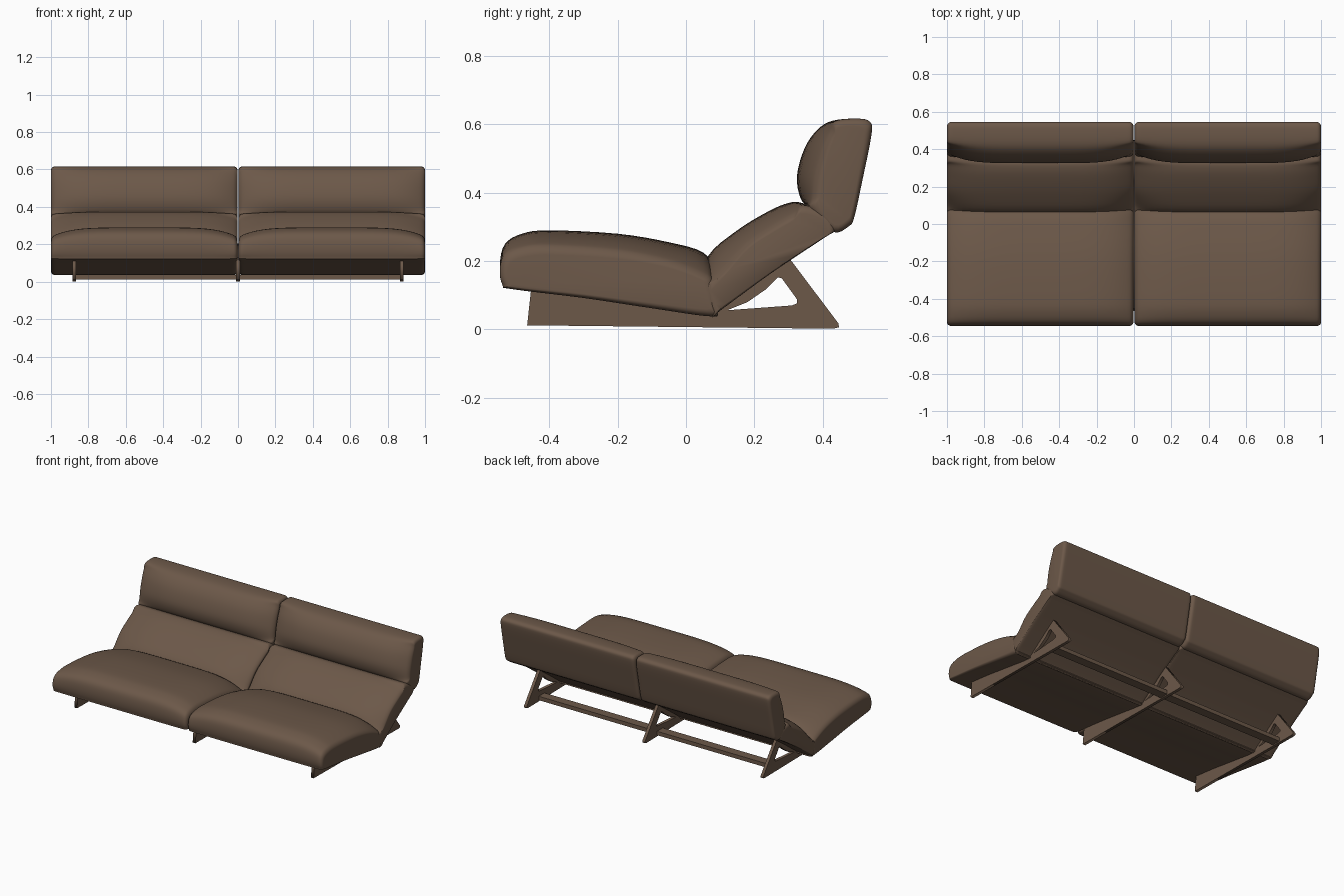
import bpy
import bmesh
import math
from mathutils import Vector

cube = bpy.data.objects.get("Cube")
if cube:
    bpy.data.objects.remove(cube, do_unlink=True)

leather = bpy.data.materials.new("brown_leather")
leather.use_nodes = True
BROWN = (0.15, 0.098, 0.066, 1)
leather.diffuse_color = BROWN
shader = next(n for n in leather.node_tree.nodes if n.type == "BSDF_PRINCIPLED")
shader.inputs["Base Color"].default_value = BROWN
shader.inputs["Roughness"].default_value = 0.6


def activate(obj):
    bpy.ops.object.select_all(action="DESELECT")
    obj.select_set(True)
    bpy.context.view_layer.objects.active = obj


def smooth_loop(points, steps=4):
    """Closed Catmull-Rom curve through the points."""
    n, out = len(points), []
    for i in range(n):
        a, b, c, d = (points[(i + k) % n] for k in (-1, 0, 1, 2))
        for s in range(steps):
            t = s / steps
            out.append(0.5 * (2 * b + (c - a) * t + (2 * a - 5 * b + 4 * c - d) * t ** 2
                              + (3 * b - a - 3 * c + d) * t ** 3))
    return out


def cushion(name, profile, sink, side, gap=0.003, radius=0.022):
    """Loft a (y, z, sink amount) profile along x; the crown sinks and edges round at the ends."""
    points = smooth_loop([Vector(p) for p in profile])
    half = (1 - gap) / 2
    centre = side * (gap + half)
    stations = []
    for i in range(6):
        stations.append(radius * (1 - math.cos(i / 5 * math.pi / 2)))
    for i in range(1, 12):
        stations.append(radius + (half - radius) * (i / 12) ** 1.4)
    offsets = [d - half for d in stations]
    offsets += [0] + [-o for o in reversed(offsets)]

    bm = bmesh.new()
    rings = []
    for offset in offsets:
        depth = half - abs(offset)
        sunk = (abs(offset) / half) ** 5
        flat = [(p.x + sink[0] * p.z * sunk, p.y + sink[1] * p.z * sunk) for p in points]
        inset = 0
        if depth < radius:
            inset = radius - math.sqrt(max(0, radius ** 2 - (radius - depth) ** 2))
        lows = [min(q[k] for q in flat) for k in (0, 1)]
        highs = [max(q[k] for q in flat) for k in (0, 1)]
        mid = [(a + b) / 2 for a, b in zip(lows, highs)]
        scale = [1 - 2 * inset / (b - a) for a, b in zip(lows, highs)]
        rings.append([bm.verts.new((centre + offset,
                                    mid[0] + (y - mid[0]) * scale[0],
                                    mid[1] + (z - mid[1]) * scale[1])) for y, z in flat])
    for r, s in zip(rings, rings[1:]):
        for i in range(len(r)):
            j = (i + 1) % len(r)
            bm.faces.new((r[i], r[j], s[j], s[i]))
    bm.faces.new(rings[0])
    bm.faces.new(rings[-1])
    bmesh.ops.recalc_face_normals(bm, faces=bm.faces)
    mesh = bpy.data.meshes.new(name)
    bm.to_mesh(mesh)
    bm.free()
    mesh.materials.append(leather)
    obj = bpy.data.objects.new(name, mesh)
    bpy.context.collection.objects.link(obj)
    activate(obj)
    bpy.ops.object.shade_smooth_by_angle(angle=math.radians(50))


def leg_frame(name, x, outlines, thickness=0.02):
    """Flat plate cut from closed (y, z) outlines; the second outline is a hole."""
    curve = bpy.data.curves.new(name, "CURVE")
    curve.dimensions = "2D"
    curve.fill_mode = "BOTH"
    curve.extrude = thickness / 2
    for outline in outlines:
        spline = curve.splines.new("POLY")
        spline.points.add(len(outline) - 1)
        spline.use_cyclic_u = True
        for point, (y, z) in zip(spline.points, outline):
            point.co = (y, z, 0, 1)
    obj = bpy.data.objects.new(name, curve)
    bpy.context.collection.objects.link(obj)
    obj.rotation_euler = (math.pi / 2, 0, math.pi / 2)
    obj.location.x = x
    activate(obj)
    bpy.ops.object.convert(target="MESH")
    obj = bpy.context.object
    obj.data.materials.clear()
    obj.data.materials.append(leather)


# Cushion profiles: y, z, amount the point sinks towards the ends
SEAT = [(-0.51, 0.118, 0), (-0.537, 0.13, 0), (-0.545, 0.19, 0.02), (-0.53, 0.25, 0.035),
        (-0.48, 0.28, 0.045), (-0.4, 0.29, 0.05), (-0.2, 0.28, 0.055), (-0.05, 0.255, 0.06),
        (0.05, 0.225, 0.07), (0.08, 0.17, 0.04), (0.09, 0.06, 0), (0.075, 0.038, 0),
        (-0.1, 0.062, 0), (-0.3, 0.092, 0)]
BACK = [(0.075, 0.04, 0), (0.05, 0.12, 0), (0.065, 0.215, 0.07), (0.15, 0.29, 0.055),
        (0.24, 0.345, 0.05), (0.3, 0.37, 0.04), (0.34, 0.37, 0.01), (0.42, 0.34, 0),
        (0.44, 0.295, 0), (0.4, 0.265, 0), (0.25, 0.165, 0), (0.1, 0.055, 0)]
HEADREST = [(0.365, 0.35, 0), (0.335, 0.385, 0.04), (0.325, 0.45, 0.06), (0.347, 0.53, 0.06),
            (0.385, 0.585, 0.045), (0.43, 0.611, 0.01), (0.5, 0.617, 0), (0.538, 0.608, 0),
            (0.543, 0.57, 0), (0.515, 0.43, 0), (0.493, 0.33, 0), (0.478, 0.303, 0),
            (0.43, 0.285, 0)]

for side, label in ((1, "left"), (-1, "right")):
    cushion(label + "_seat_cushion", SEAT, (0, -1), side)
    cushion(label + "_back_cushion", BACK, (0.5, -0.85), side)
    cushion(label + "_headrest_cushion", HEADREST, (1, -0.1), side)

# Plate legs with a triangular opening behind the seat
LEG = [(-0.465, 0.012), (0.43, 0.002), (0.448, 0.006), (0.446, 0.018), (0.305, 0.205),
       (0.23, 0.165), (0.08, 0.06), (-0.1, 0.08), (-0.452, 0.13)]
OPENING = [(0.12, 0.056), (0.31, 0.07), (0.325, 0.076), (0.325, 0.088), (0.28, 0.15),
           (0.268, 0.152), (0.235, 0.118), (0.18, 0.08)]
for label, x in (("left", 0.875), ("middle", 0), ("right", -0.875)):
    leg_frame(label + "_leg_frame", x, (LEG, OPENING))

# Long flat rail joining the legs
bpy.ops.mesh.primitive_cube_add(size=1, location=(0, 0.29, 0.024))
rail = bpy.context.object
rail.name = "stretcher_rail"
rail.scale = (1.75, 0.06, 0.026)
rail.data.materials.append(leather)
